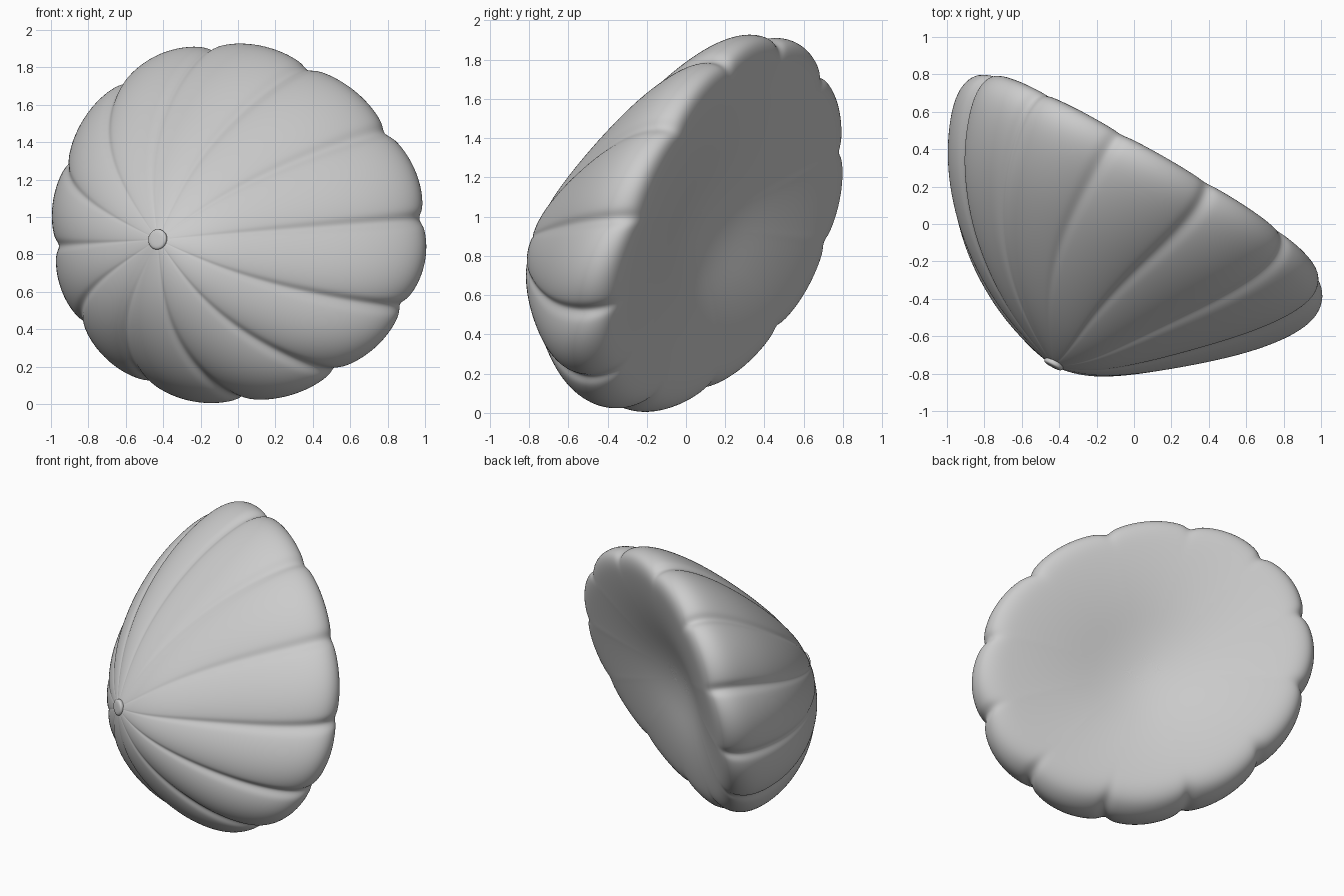
import bpy, bmesh, math
from mathutils import Vector

old = bpy.data.objects.get("Cube")
if old:
    bpy.data.objects.remove(old)

grey = bpy.data.materials.new("plain grey")
grey.use_nodes = True
grey.diffuse_color = (0.6, 0.6, 0.6, 1)
grey.node_tree.nodes["Principled BSDF"].inputs["Base Color"].default_value = (0.6, 0.6, 0.6, 1)

# Skewed frame of the tilted dome: rim centre, two rim directions, apex direction
CENTRE = Vector((0.025, 0.16, 0.95))
ACROSS = Vector((0.928, -0.51, 0.065))
UPWARD = Vector((-0.086, 0.333, 0.932))
APEX = Vector((-0.43, -0.75, 0.88))
AXIS = APEX - CENTRE
BEND = Vector((0.046, 0.036, -0.024))
LOBES, PER_LOBE = 12, 12


def lathe(rings, segments, place):
    """Closed surface from rings; place(radius, height, angle) gives a point."""
    bm = bmesh.new()
    start = bm.verts.new(place(*rings[0], 0))
    end = bm.verts.new(place(*rings[-1], 0))
    loops = [[bm.verts.new(place(r, h, math.tau * i / segments)) for i in range(segments)]
             for r, h in rings[1:-1]]
    for i in range(segments):
        j = (i + 1) % segments
        bm.faces.new((start, loops[0][i], loops[0][j]))
        bm.faces.new((end, loops[-1][j], loops[-1][i]))
        for a, b in zip(loops, loops[1:]):
            bm.faces.new((a[i], b[i], b[j], a[j]))
    bmesh.ops.recalc_face_normals(bm, faces=bm.faces)
    return bm


def finish(bm, name):
    mesh = bpy.data.meshes.new(name)
    bm.to_mesh(mesh)
    bm.free()
    mesh.materials.append(grey)
    mesh.shade_smooth()
    obj = bpy.data.objects.new(name, mesh)
    bpy.context.collection.objects.link(obj)
    sub = obj.modifiers.new("smooth", 'SUBSURF')
    sub.levels = sub.render_levels = 2


# Dome: outer skin, thick rounded lip, shallow dimpled underside
profile = [(0, 1), (0.05, 0.995), (0.16, 0.96), (0.3, 0.895), (0.445, 0.8),
           (0.59, 0.68), (0.72, 0.55), (0.83, 0.42), (0.91, 0.3), (0.965, 0.19),
           (0.99, 0.1), (0.985, 0.03), (0.955, -0.03), (0.9, -0.055), (0.82, -0.055),
           (0.65, -0.035), (0.45, 0.005), (0.25, 0.06), (0.1, 0.085), (0, 0.09)]


def dome_point(r, h, angle):
    # Scalloped lobes that fade toward the middle on both sides
    lobe = abs(math.sin(angle * LOBES / 2)) ** 0.45
    inside = h < 0.095 and r < 0.93
    swell = 1 + 0.06 * r ** (4 if inside else 1.5) * (lobe - 0.12)
    ring = ACROSS * math.cos(angle) + UPWARD * math.sin(angle)
    # One flank is fuller, and the rim is slightly bent
    top = max(h, 0)
    fuller = 0.57 * top ** 2 * (1 - top) if not inside else 0
    bend = BEND * math.cos(2 * angle) * r ** 2
    return CENTRE + ring * r * swell - ACROSS * fuller + AXIS * h * swell + bend


finish(lathe(profile, LOBES * PER_LOBE, dome_point), "scalloped_dome")

# Small rounded button set into the apex
outward = (ACROSS.cross(UPWARD).normalized() + AXIS.normalized()).normalized()
side = outward.orthogonal().normalized()
other = outward.cross(side)


def button_point(r, h, angle):
    return APEX + side * r * math.cos(angle) + other * r * math.sin(angle) + outward * h


button = [(0, -0.04), (0.045, -0.04), (0.052, -0.015), (0.057, 0.0),
          (0.052, 0.011), (0.035, 0.015), (0, 0.016)]
finish(lathe(button, 24, button_point), "apex_button")
